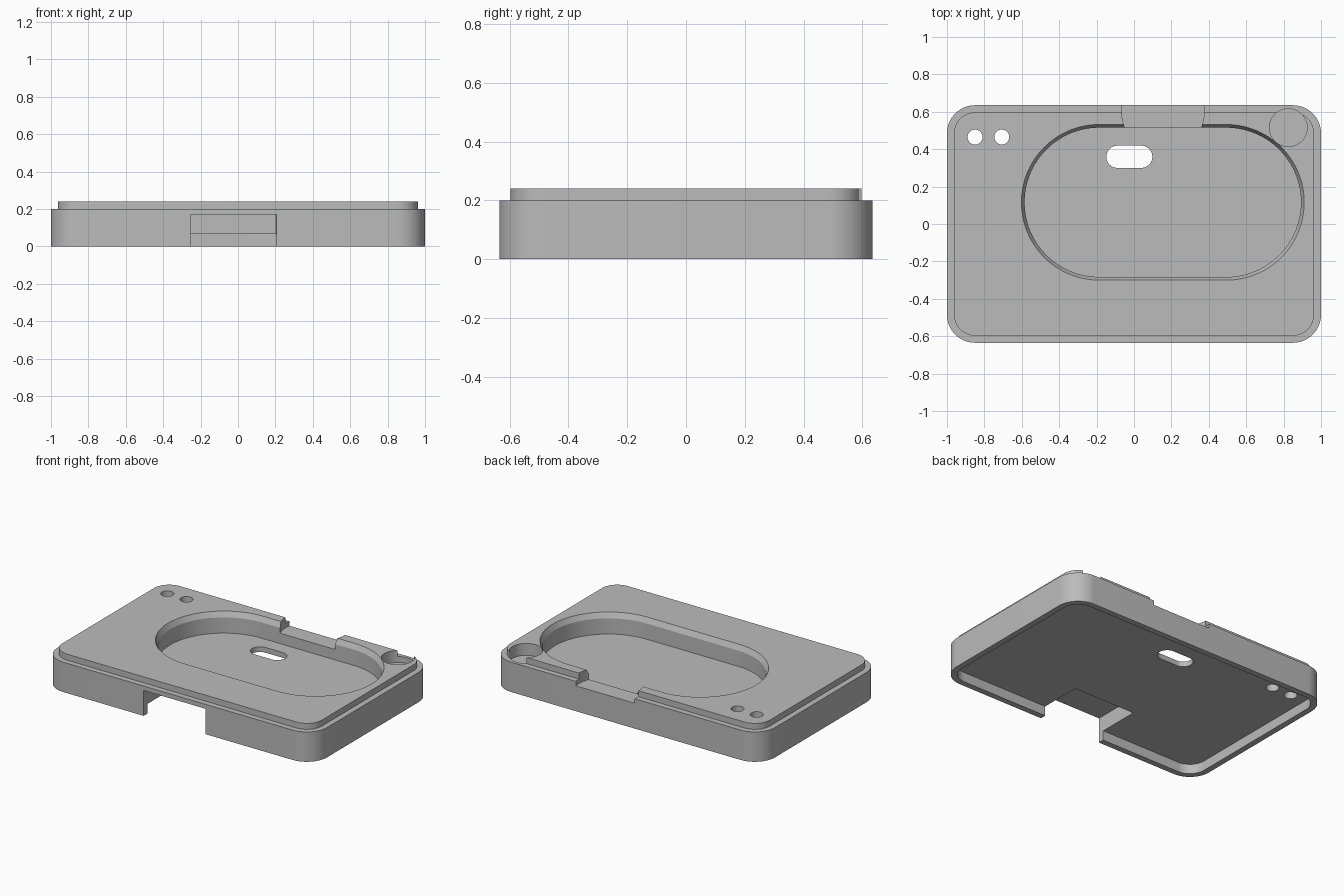
import bpy, bmesh, math

cube = bpy.data.objects.get("Cube")
if cube:
    bpy.data.objects.remove(cube, do_unlink=True)

grey = bpy.data.materials.new("plain grey")
grey.use_nodes = True
colour = (0.5, 0.5, 0.5, 1)
grey.diffuse_color = colour
grey.node_tree.nodes["Principled BSDF"].inputs["Base Color"].default_value = colour


def outline(x0, x1, y0, y1, r, steps):
    """Points round a rectangle with rounded corners."""
    centres = [(x1 - r, y1 - r), (x0 + r, y1 - r), (x0 + r, y0 + r), (x1 - r, y0 + r)]
    points = []
    for i, (cx, cy) in enumerate(centres):
        for k in range(steps + 1):
            a = math.pi / 2 * (i + k / steps)
            points.append((cx + r * math.cos(a), cy + r * math.sin(a)))
    return points


def solid(name, x0, x1, y0, y1, r, levels, steps=14):
    """Stack rounded outlines at (height, inset) levels into a closed solid."""
    bm = bmesh.new()
    rings = []
    for z, d in levels:
        pts = outline(x0 + d, x1 - d, y0 + d, y1 - d, r - d, steps)
        rings.append([bm.verts.new((x, y, z)) for x, y in pts])
    n = len(rings[0])
    for low, high in zip(rings, rings[1:]):
        for i in range(n):
            j = (i + 1) % n
            bm.faces.new((low[i], low[j], high[j], high[i]))
    bm.faces.new(rings[0][::-1])
    bm.faces.new(rings[-1])
    bmesh.ops.remove_doubles(bm, verts=bm.verts, dist=1e-5)
    bmesh.ops.recalc_face_normals(bm, faces=bm.faces)
    mesh = bpy.data.meshes.new(name)
    bm.to_mesh(mesh)
    bm.free()
    mesh.materials.append(grey)
    obj = bpy.data.objects.new(name, mesh)
    bpy.context.collection.objects.link(obj)
    return obj


def disc(name, x, y, r, low, high):
    return solid(name, x - r, x + r, y - r, y + r, r, [(low, 0), (high, 0)])


# Tray body with a raised plateau
body = solid("tray_body", -1, 1, -0.635, 0.635, 0.15,
             [(0, 0), (0.2, 0), (0.2, 0.038), (0.24, 0.038)])

through = [(-0.1, 0), (0.4, 0)]
cutters = [
    # Shallow recess under the tray
    solid("underside_recess", -0.96, 0.96, -0.595, 0.595, 0.11, [(-0.1, 0), (0.065, 0)]),
    # Cable slot in the front
    solid("front_slot", -0.255, 0.205, -0.9, -0.312, 0.0005, [(-0.1, 0), (0.17, 0)], 1),
    # Long pocket with a chamfered rim
    solid("pocket", -0.602, 0.91, -0.3, 0.532, 0.416,
          [(0.1, 0.017), (0.205, 0.017), (0.24, 0), (0.4, 0)], 32),
    # Round finger notch at the back and corner recess
    disc("back_notch", 0.155, 0.6, 0.2205, 0.17, 0.4),
    disc("corner_recess", 0.825, 0.515, 0.101, 0.16, 0.4),
    # Openings through the floor
    solid("oval_hole", -0.148, 0.098, 0.3, 0.419, 0.0595, through),
    disc("small_hole_outer", -0.85, 0.465, 0.04, -0.1, 0.4),
    disc("small_hole_inner", -0.707, 0.465, 0.04, -0.1, 0.4),
]

for cutter in cutters:
    cut = body.modifiers.new(cutter.name, "BOOLEAN")
    cut.operation = "DIFFERENCE"
    cut.solver = "EXACT"
    cut.object = cutter

# Bake the cuts, then drop the cutters
bpy.context.view_layer.update()
graph = bpy.context.evaluated_depsgraph_get()
baked = bpy.data.meshes.new_from_object(body.evaluated_get(graph))
body.modifiers.clear()
body.data = baked
baked.materials.clear()
baked.materials.append(grey)
for face in baked.polygons:
    face.material_index = 0
for cutter in cutters:
    bpy.data.objects.remove(cutter, do_unlink=True)

bpy.ops.object.select_all(action="DESELECT")
body.select_set(True)
bpy.context.view_layer.objects.active = body
bpy.ops.object.shade_smooth_by_angle(angle=math.radians(25))
